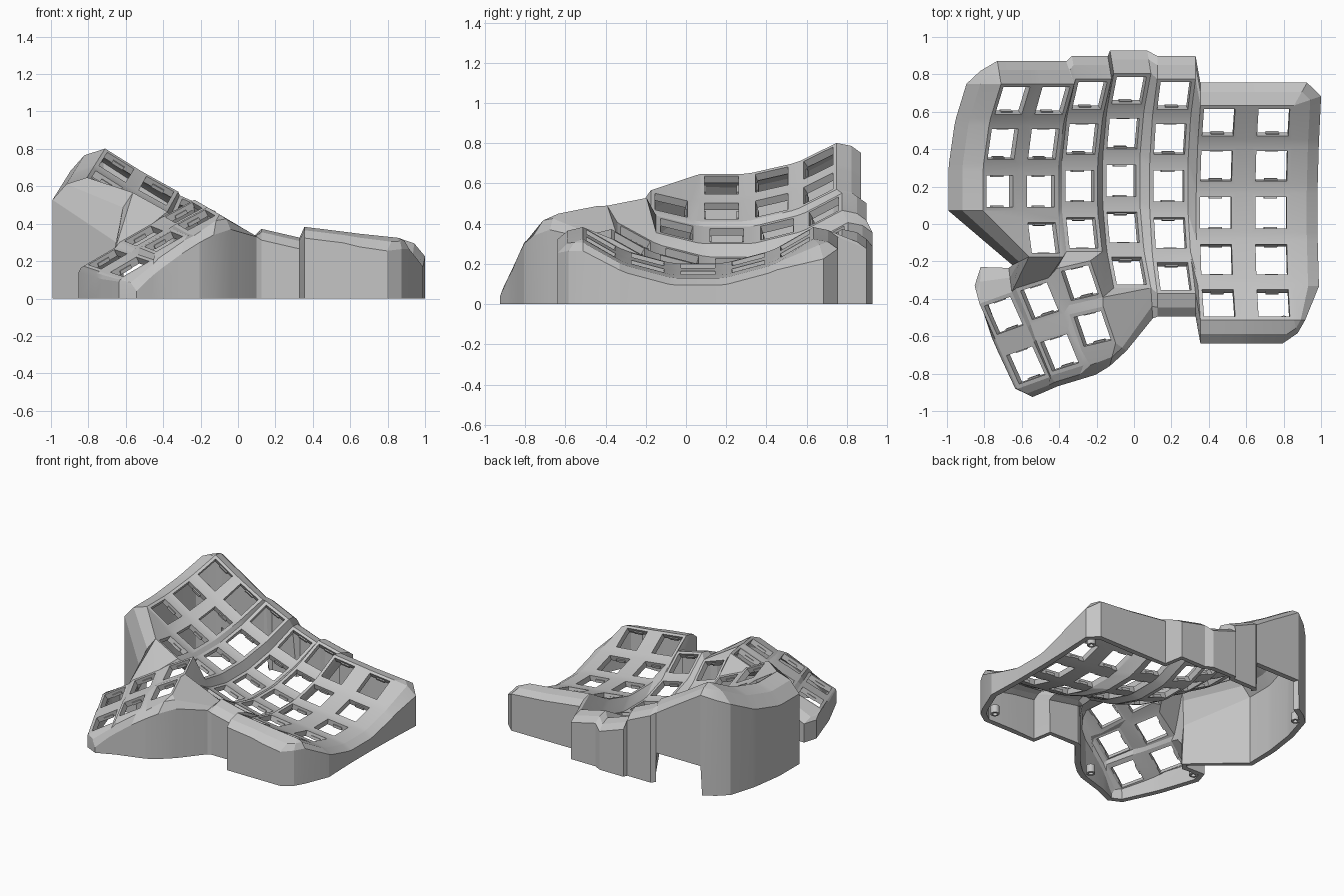
import bpy, bmesh
from math import radians, sin, cos
from mathutils import Matrix, Vector

old = bpy.data.objects.get("Cube")
if old:
    bpy.data.objects.remove(old, do_unlink=True)

SHADE = (0.56, 0.56, 0.56, 1)
grey = bpy.data.materials.new("matte_grey")
grey.use_nodes = True
grey.diffuse_color = SHADE
grey.node_tree.nodes["Principled BSDF"].inputs["Base Color"].default_value = SHADE

HALF, HOLE, RADIUS, WALL = 0.105, 0.084, 0.965, 0.04
CORNERS = [(-1, -1), (1, -1), (1, 1), (-1, 1)]


def finish(name, bm, thickness=0):
    """Turn a bmesh into a named object, with an optional shell thickness."""
    mesh = bpy.data.meshes.new(name)
    bm.to_mesh(mesh)
    bm.free()
    mesh.materials.append(grey)
    obj = bpy.data.objects.new(name, mesh)
    bpy.context.collection.objects.link(obj)
    bpy.ops.object.select_all(action="DESELECT")
    obj.select_set(True)
    bpy.context.view_layer.objects.active = obj
    if thickness:
        mod = obj.modifiers.new("shell", "SOLIDIFY")
        mod.thickness = thickness
        mod.offset = -1
        bpy.ops.object.modifier_apply(modifier=mod.name)
    bpy.ops.object.shade_smooth_by_angle(angle=radians(14 if name == "case_shell" else 30))


# Finger columns: middle of the home key, sideways tilt in degrees, number of keys
columns = [
    ((-0.718, 0.176, 0.592), 32, 3),
    ((-0.499, 0.176, 0.463), 29, 4),
    ((-0.290, 0.203, 0.343), 24, 4),
    ((-0.068, 0.232, 0.200), 19, 5),
    ((0.186, 0.203, 0.172), 13, 5),
    ((0.437, 0.060, 0.190), 7, 5),
    ((0.732, 0.060, 0.155), 6, 5),
]
frames = {}
for c, (middle, tilt, count) in enumerate(columns):
    for r in range(count):
        a = radians(15 * (2 - r))
        frames["main", c, r] = (
            Matrix.Translation(middle) @ Matrix.Rotation(radians(tilt), 4, "Y")
            @ Matrix.Translation((0, RADIUS * sin(a), RADIUS * (1 - cos(a))))
            @ Matrix.Rotation(a, 4, "X"))

# Thumb keys share one tilted plane, each column turned a little in it
u = Vector((0.41, 0.176, 0.25)).normalized()
v = Vector((-0.107, 0.265, 0.045))
v = (v - u * v.dot(u)).normalized()
w = u.cross(v)
thumb_columns = [
    (-3, (-0.697, -0.490, 0.21), (-0.579, -0.755, 0.17)),
    (-5, (-0.505, -0.412, 0.335), (-0.398, -0.688, 0.305)),
    (-9, (-0.290, -0.315, 0.46), (-0.222, -0.560, 0.42)),
]
plane = Matrix((u, v, w)).transposed().to_4x4()
for c, (spin, *middles) in enumerate(thumb_columns):
    for r, middle in enumerate(middles):
        frames["thumb", c, r] = (Matrix.Translation(middle) @ plane
                                 @ Matrix.Rotation(radians(spin), 4, "Z"))

bm = bmesh.new()
plate = {}


def corner(group, c, r, sx, sy):
    """Shared outer corner of a key mount."""
    key = (group, c, r, sx, sy)
    if key not in plate:
        plate[key] = bm.verts.new(frames[key[:3]] @ Vector((sx * HALF, sy * HALF, 0)))
    return plate[key]


def face(*verts):
    return bm.faces.new(verts)


# Key mounts with square openings
for key, m in frames.items():
    outer = [corner(*key, *s) for s in CORNERS]
    inner = [bm.verts.new(m @ Vector((x * HOLE, y * HOLE, 0))) for x, y in CORNERS]
    for i in range(4):
        j = (i + 1) % 4
        first = face(outer[i], outer[j], inner[j], inner[i])


def webs(g, counts):
    """Fill the gaps between neighbouring key mounts."""
    for c, n in enumerate(counts):
        for r in range(n - 1):
            face(corner(g, c, r, -1, -1), corner(g, c, r, 1, -1),
                 corner(g, c, r + 1, 1, 1), corner(g, c, r + 1, -1, 1))
        if c + 1 == len(counts):
            continue
        low = min(n, counts[c + 1])
        for r in range(low):
            face(corner(g, c, r, 1, 1), corner(g, c + 1, r, -1, 1),
                 corner(g, c + 1, r, -1, -1), corner(g, c, r, 1, -1))
        for r in range(low - 1):
            face(corner(g, c, r, 1, -1), corner(g, c + 1, r, -1, -1),
                 corner(g, c + 1, r + 1, -1, 1), corner(g, c, r + 1, 1, 1))


def M(c, r, sx, sy):
    return corner("main", c, r, sx, sy)


def T(c, r, sx, sy):
    return corner("thumb", c, r, sx, sy)


webs("main", [col[2] for col in columns])
webs("thumb", [2, 2, 2])

# Web between the finger plate and the thumb plate
face(M(0, 2, 1, -1), M(1, 2, -1, -1), M(1, 3, -1, 1))
face(M(0, 2, -1, -1), M(0, 2, 1, -1), M(1, 3, -1, 1), M(1, 3, -1, -1))
face(M(2, 3, 1, -1), M(3, 3, -1, -1), M(3, 4, -1, 1))
face(T(2, 0, 1, 1), M(2, 3, 1, -1), M(3, 4, -1, 1))
face(T(2, 0, 1, -1), T(2, 0, 1, 1), M(3, 4, -1, 1), M(3, 4, -1, -1))
face(T(2, 0, 1, 1), T(2, 0, -1, 1), M(2, 3, -1, -1), M(2, 3, 1, -1))
face(T(2, 0, -1, 1), T(1, 0, 1, 1), M(1, 3, 1, -1), M(2, 3, -1, -1))
face(T(1, 0, 1, 1), T(1, 0, -1, 1), M(1, 3, -1, -1), M(1, 3, 1, -1))
face(T(1, 0, -1, 1), T(0, 0, 1, 1), M(1, 3, -1, -1))
face(T(2, 1, 1, -1), T(2, 1, 1, 1), M(3, 4, 1, -1))
face(T(2, 1, 1, 1), T(2, 0, 1, -1), M(3, 4, 1, -1))
face(T(2, 0, 1, -1), M(3, 4, -1, -1), M(3, 4, 1, -1))

# Rim loop, clockwise: plate corner, rim point, height of the wall's lower edge
NOTCH = 0.22
loop = []


def off(vert, x, y, z, low=0.0):
    loop.append((vert, vert.co + Vector((x, y, z)), low))


def to(vert, x, y, z, low=0.0):
    loop.append((vert, Vector((x, y, z)), low))


off(M(0, 0, -1, 1), -0.02, 0.122, -0.05, NOTCH)      # back, with a port notch
off(M(0, 0, 1, 1), -0.02, 0.122, -0.05, NOTCH)
off(M(1, 0, -1, 1), -0.02, 0.122, -0.05, NOTCH)
off(M(1, 0, 1, 1), -0.045, 0.122, -0.05, NOTCH)
off(M(1, 0, 1, 1), -0.04, 0.122, -0.05)
for c in range(2, 7):
    for s in (-1, 1):
        off(M(c, 0, s, 1), 0.07 if (c, s) == (6, 1) else -0.02 if c < 4 else 0, 0.122, -0.05)
off(M(6, 0, 1, 1), 0.145, 0.05, -0.1)                # outer side
for r in range(5):
    for s in (1, -1):
        if (r, s) not in ((0, 1), (4, -1)):
            off(M(6, r, 1, s), 0.145, 0, -0.05)
end = M(6, 4, 1, -1)
off(end, 0.06, 0, -0.06)
off(end, 0.02, -0.07, -0.06)
off(end, -0.06, -0.125, -0.07)                       # front
off(M(6, 4, -1, -1), 0, -0.125, -0.07)
for c in (5, 4):
    for s in (1, -1):
        off(M(c, 4, s, -1), 0, -0.125, -0.06)
to(M(3, 4, 1, -1), 0.10, -0.505, 0.33)
to(T(2, 1, 1, -1), -0.04, -0.678, 0.37)              # thumb front
to(T(2, 1, 1, -1), -0.13, -0.76, 0.34)
to(T(2, 1, -1, -1), -0.205, -0.806, 0.30)
to(T(1, 1, 1, -1), -0.30, -0.835, 0.24)
to(T(1, 1, -1, -1), -0.41, -0.868, 0.16)
to(T(0, 1, 1, -1), -0.46, -0.89, 0.12)
to(T(0, 1, -1, -1), -0.542, -0.925, 0.04)
to(T(0, 1, -1, -1), -0.635, -0.88, 0.09)             # thumb side
off(T(0, 1, -1, 1), -0.02, 0.01, -0.03)
off(T(0, 0, -1, -1), -0.02, 0.01, -0.03)
to(T(0, 0, -1, 1), -0.852, -0.33, 0.14)
to(T(0, 0, -1, 1), -0.82, -0.23, 0.14)
to(T(0, 0, 1, 1), -0.67, -0.235, 0.20)
to(M(1, 3, -1, -1), -0.65, -0.22, 0.30)
for r in (2, 1, 0):                                  # tall inner side
    for s in (-1, 1):
        off(M(0, r, -1, s), -0.185, 0, -0.12)
peak = M(0, 0, -1, 1)
off(peak, -0.112, 0.068, -0.085)
off(peak, -0.03, 0.117, -0.053)

# Bevelled rim and outer walls down to the ground
rings = []
for vert, rim, low in loop:
    mid = vert.co.lerp(rim, 0.6)
    mid.z = vert.co.z + 0.3 * (rim.z - vert.co.z)
    rings.append([vert] + [bm.verts.new(p) for p in (mid, rim, (rim.x, rim.y, low))])
for a, b in zip(rings, rings[1:] + rings[:1]):
    if a[0] == b[0]:
        face(a[0], a[1], b[1])
    else:
        face(a[0], a[1], b[1], b[0])
    for k in (1, 2):
        face(a[k], a[k + 1], b[k + 1], b[k])

bmesh.ops.recalc_face_normals(bm, faces=bm.faces)
first.normal_update()
if first.normal.z < 0:
    bmesh.ops.reverse_faces(bm, faces=bm.faces)
finish("case_shell", bm, WALL)

# Small clips inside the key openings
bm = bmesh.new()
for m in frames.values():
    for s in (-1, 1):
        bmesh.ops.create_cube(bm, size=1, matrix=m @ Matrix.Translation((0, s * 0.082, -0.03))
                              @ Matrix.Diagonal((0.07, 0.012, 0.02, 1)))
finish("switch_clips", bm)

# Hollow screw posts at the base
for i, (x, y) in enumerate([(0.90, 0.62), (0.80, -0.52), (-0.22, -0.72), (-0.77, -0.29), (-0.83, 0.72)]):
    bm = bmesh.new()
    bmesh.ops.create_cone(bm, cap_ends=False, segments=20, radius1=0.03, radius2=0.03,
                          depth=0.06, matrix=Matrix.Translation((x, y, 0.03)))
    finish(f"screw_post_{i + 1}", bm, 0.014)
